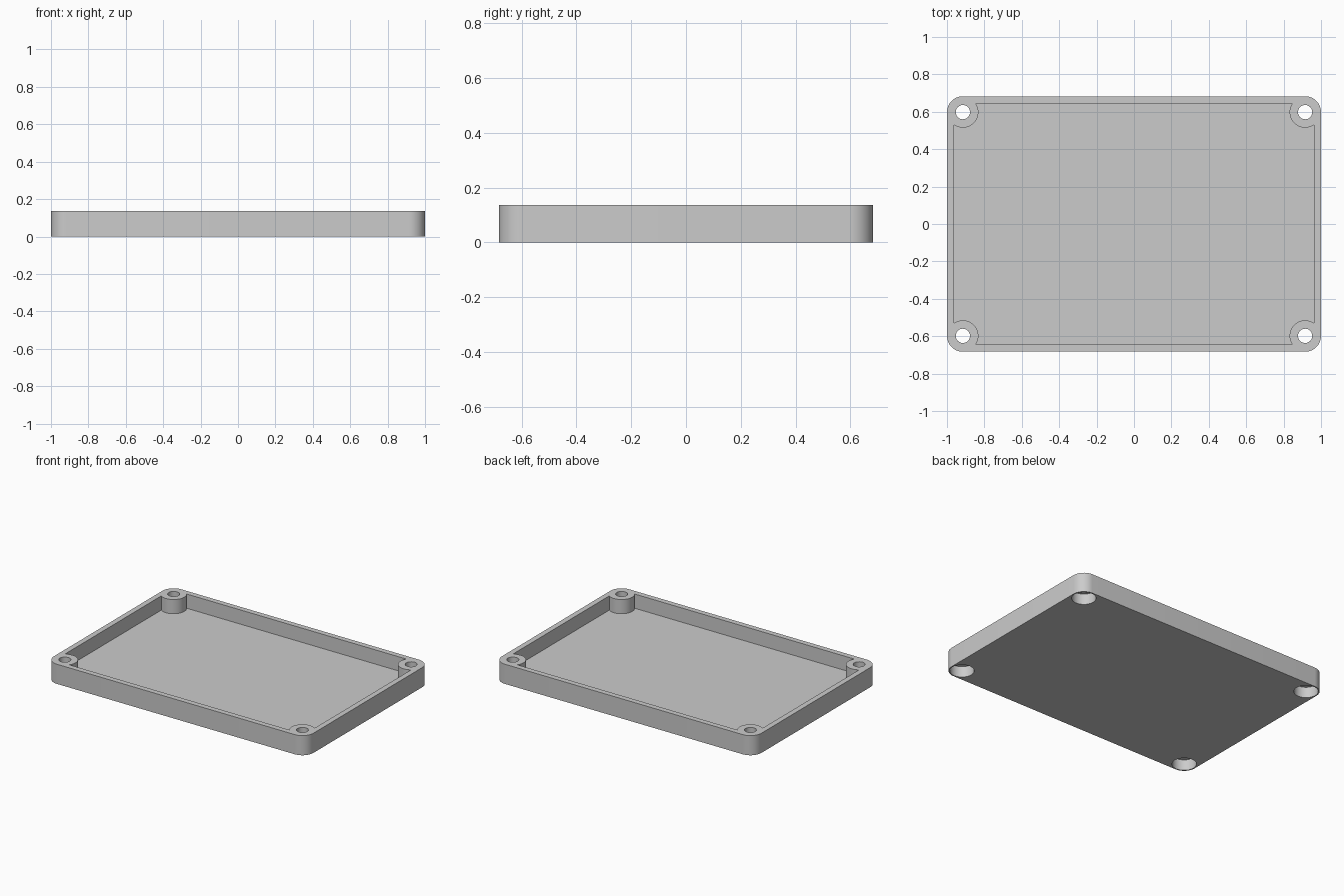
import bpy, bmesh, math

default = bpy.data.objects.get("Cube")
if default:
    bpy.data.objects.remove(default, do_unlink=True)

HX, HY, HEIGHT = 1.0, 0.683, 0.137      # half sizes and height of the tray
WALL, FLOOR, CORNER = 0.038, 0.038, 0.085
BOSS, HOLE, BORE, BORE_DEPTH = 0.083, 0.038, 0.077, 0.075
CENTRES = [(sx * (HX - CORNER), sy * (HY - CORNER)) for sx in (-1, 1) for sy in (-1, 1)]

grey = bpy.data.materials.new("light_grey")
grey.use_nodes = True
grey.diffuse_color = (0.6, 0.6, 0.6, 1)
grey.node_tree.nodes["Principled BSDF"].inputs["Base Color"].default_value = grey.diffuse_color


def prism(name, outline, z0, z1):
    """Extrude a flat outline from z0 up to z1."""
    bm = bmesh.new()
    face = bm.faces.new([bm.verts.new((x, y, z0)) for x, y in outline])
    top = bmesh.ops.extrude_face_region(bm, geom=[face])["geom"]
    bmesh.ops.translate(bm, vec=(0, 0, z1 - z0),
                        verts=[v for v in top if isinstance(v, bmesh.types.BMVert)])
    bmesh.ops.recalc_face_normals(bm, faces=bm.faces)
    mesh = bpy.data.meshes.new(name)
    bm.to_mesh(mesh)
    bm.free()
    mesh.materials.append(grey)
    obj = bpy.data.objects.new(name, mesh)
    bpy.context.collection.objects.link(obj)
    return obj


def arc(cx, cy, r, start, sweep, n):
    return [(cx + r * math.cos(start + sweep * i / n),
             cy + r * math.sin(start + sweep * i / n)) for i in range(n + 1)]


def disc(centre, r, n=48):
    return arc(*centre, r, 0, math.tau, n)[:-1]


def cut(target, cutter):
    """Subtract the cutter from the target and discard it."""
    mod = target.modifiers.new("cut", 'BOOLEAN')
    mod.operation, mod.solver, mod.object = 'DIFFERENCE', 'EXACT', cutter
    bpy.ops.object.select_all(action='DESELECT')
    bpy.context.view_layer.objects.active = target
    target.select_set(True)
    bpy.ops.object.modifier_apply(modifier=mod.name)
    bpy.data.objects.remove(cutter, do_unlink=True)


# Rounded block for the tray
outline = []
for quarter, (sx, sy) in enumerate([(1, 1), (-1, 1), (-1, -1), (1, -1)]):
    outline += arc(sx * (HX - CORNER), sy * (HY - CORNER), CORNER,
                   quarter * math.pi / 2, math.pi / 2, 12)
tray = prism("enclosure_tray", outline, 0, HEIGHT)

# Cavity that leaves a round screw boss standing in each corner
ix, iy = HX - WALL, HY - WALL
cavity = prism("cavity", [(ix, iy), (-ix, iy), (-ix, -iy), (ix, -iy)], FLOOR, HEIGHT + 0.1)
for sx in (-1, 1):
    for sy in (-1, 1):
        cx, cy = sx * (HX - CORNER), sy * (HY - CORNER)
        cut(cavity, prism("boss", disc((cx, cy), BOSS), 0, 0.5))
        # Keep the corner behind the boss solid
        block = [(cx, cy), (sx * 1.1, cy), (sx * 1.1, sy * 0.8), (cx, sy * 0.8)]
        cut(cavity, prism("corner_block", block, -0.1, 0.6))
cut(tray, cavity)

# Screw holes with wide counterbores underneath
for c in CENTRES:
    cut(tray, prism("screw_hole", disc(c, HOLE), -0.1, 0.3))
    cut(tray, prism("counterbore", disc(c, BORE), -0.1, BORE_DEPTH))

bpy.ops.object.select_all(action='DESELECT')
tray.select_set(True)
bpy.context.view_layer.objects.active = tray
bpy.ops.object.shade_smooth_by_angle(angle=math.radians(30))
